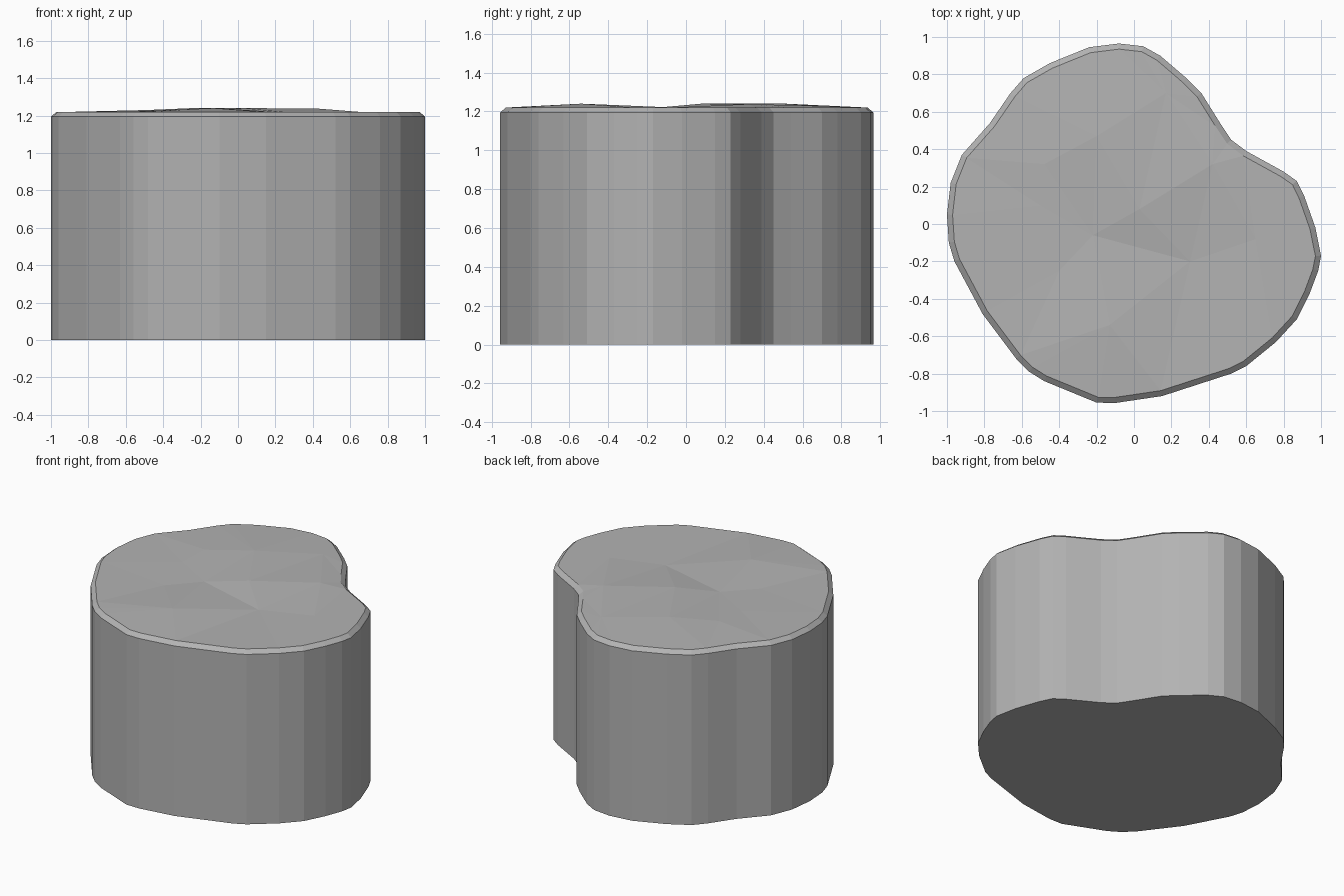
import bpy
import bmesh
from mathutils import Vector
from mathutils.geometry import delaunay_2d_cdt

cube = bpy.data.objects.get("Cube")
if cube:
    bpy.data.objects.remove(cube, do_unlink=True)

WALL_TOP, RIM_TOP, BEVEL = 1.195, 1.22, 0.03

# Column footprint, counter-clockwise
OUTLINE = [Vector(p) for p in (
    (1, -.17), (.97, -.02), (.91, .15), (.87, .23), (.8, .28), (.6, .39),
    (.52, .45), (.46, .54), (.36, .7), (.28, .78), (.14, .9), (.05, .95),
    (-.08, .965), (-.24, .945), (-.45, .86), (-.59, .78), (-.66, .7),
    (-.77, .54), (-.92, .37), (-.98, .22), (-1, .05), (-.99, -.1),
    (-.96, -.2), (-.81, -.48), (-.63, -.72), (-.56, -.79), (-.48, -.84),
    (-.2, -.955), (-.1, -.957), (.15, -.92), (.52, -.8), (.6, -.76),
    (.76, -.63), (.87, -.51), (.94, -.37), (.985, -.25))]

# Uneven points of the worn top: x, y, height above the rim
BUMPS = [(.03, .08, .02), (.42, .32, .018), (.65, -.08, 0), (.3, -.2, -.005),
         (-.2, .47, .022), (.17, .7, .008), (-.48, .32, .01), (-.5, .1, .002),
         (-.22, -.06, 0), (-.4, -.25, -.002), (-.13, -.54, .02)]


def inset(points, distance):
    """Move each point of a loop inward along its averaged normal."""
    result = []
    for i, p in enumerate(points):
        along = points[(i + 1) % len(points)] - points[i - 1]
        result.append(p + Vector((-along.y, along.x)).normalized() * distance)
    return result


bm = bmesh.new()
rim_outline = inset(OUTLINE, BEVEL)
count = len(OUTLINE)

# Base, wall and bevelled rim
base = [bm.verts.new((p.x, p.y, 0)) for p in OUTLINE]
wall = [bm.verts.new((p.x, p.y, WALL_TOP)) for p in OUTLINE]
rim = [bm.verts.new((p.x, p.y, RIM_TOP)) for p in rim_outline]
bm.faces.new(base[::-1])
for low, high in ((base, wall), (wall, rim)):
    for i in range(count):
        j = (i + 1) % count
        bm.faces.new((low[i], low[j], high[j], high[i]))

# Faceted top surface
top = rim + [bm.verts.new((x, y, RIM_TOP + h)) for x, y, h in BUMPS]
flat = [v.co.xy for v in top]
border = [(i, (i + 1) % count) for i in range(count)]
_, _, faces, source, _, _ = delaunay_2d_cdt(flat, border, [list(range(count))], 1, 1e-5)
for face in faces:
    bm.faces.new([top[source[i][0]] for i in face])
bmesh.ops.recalc_face_normals(bm, faces=bm.faces)

mesh = bpy.data.meshes.new("stone_column")
bm.to_mesh(mesh)
bm.free()
column = bpy.data.objects.new("stone_column", mesh)
bpy.context.collection.objects.link(column)

# Plain grey stone
stone = bpy.data.materials.new("grey_stone")
stone.use_nodes = True
grey = (0.45, 0.45, 0.45, 1)
stone.diffuse_color = grey
stone.node_tree.nodes["Principled BSDF"].inputs["Base Color"].default_value = grey
mesh.materials.append(stone)
